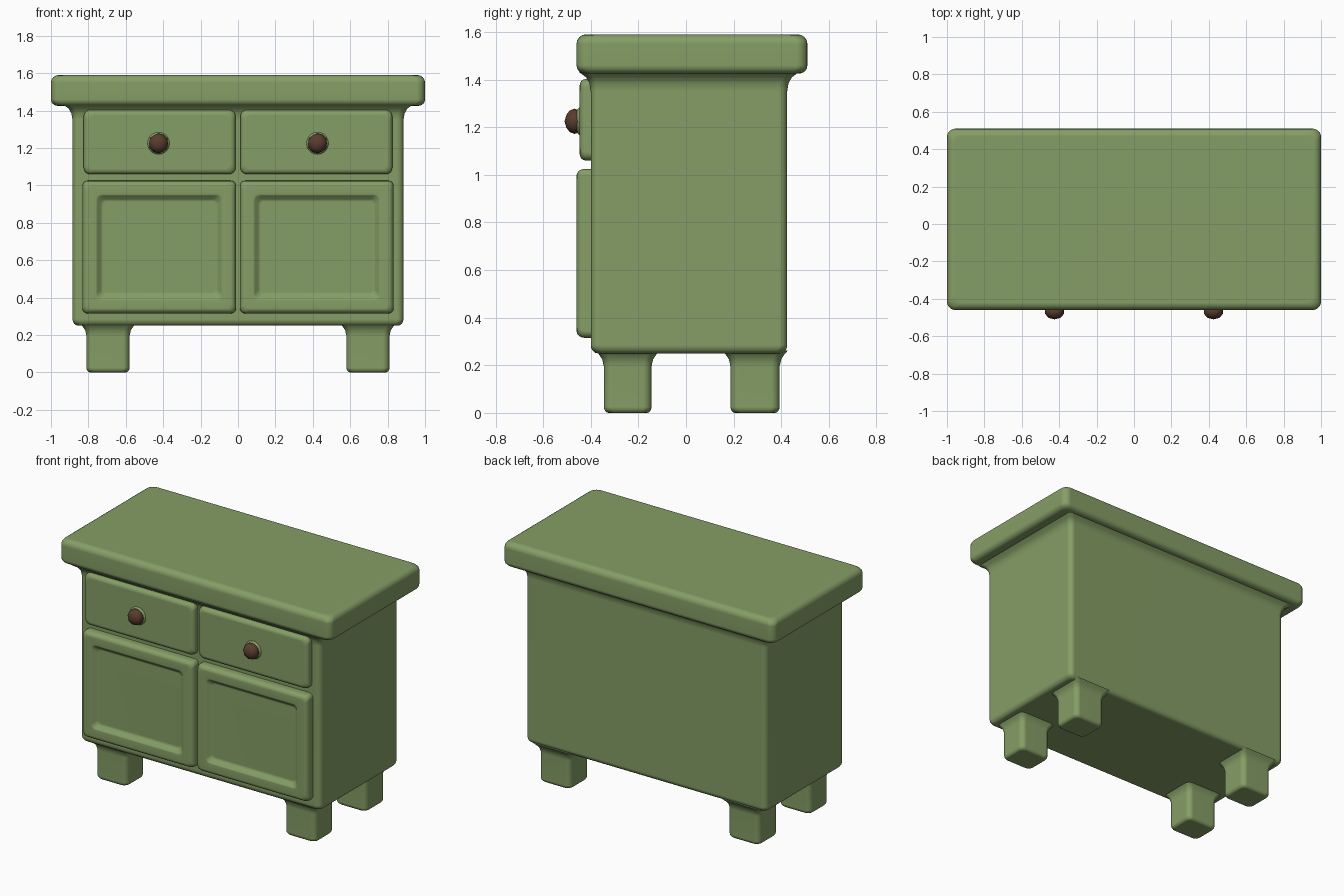
import bpy, bmesh, math

if "Cube" in bpy.data.objects:
    bpy.data.objects.remove(bpy.data.objects["Cube"])


def material(name, rgb):
    m = bpy.data.materials.new(name)
    m.diffuse_color = (*rgb, 1)
    m.use_nodes = True
    m.node_tree.nodes["Principled BSDF"].inputs["Base Color"].default_value = m.diffuse_color
    return m


GREEN = material("sage green", (0.235, 0.342, 0.133))
BROWN = material("dark brown", (0.100, 0.046, 0.027))


def finish(bm, name, mat):
    bmesh.ops.recalc_face_normals(bm, faces=bm.faces)
    me = bpy.data.meshes.new(name)
    bm.to_mesh(me)
    bm.free()
    me.materials.append(mat)
    ob = bpy.data.objects.new(name, me)
    bpy.context.collection.objects.link(ob)
    bpy.ops.object.select_all(action='DESELECT')
    ob.select_set(True)
    bpy.context.view_layer.objects.active = ob
    bpy.ops.object.shade_smooth_by_angle(angle=math.radians(40))
    wn = ob.modifiers.new("even shading", 'WEIGHTED_NORMAL')
    wn.keep_sharp = True
    return ob


def loft(name, rect, rings, axis='z', mat=GREEN, seg=5):
    """Stack of rounded rectangles; rings are (depth, inset, corner radius)."""
    a0, a1, b0, b1 = rect
    bm = bmesh.new()
    loops = []
    for d, i, r in rings:
        loop = []
        corners = [(a1 - i - r, b1 - i - r), (a0 + i + r, b1 - i - r),
                   (a0 + i + r, b0 + i + r), (a1 - i - r, b0 + i + r)]
        for q, (ca, cb) in enumerate(corners):
            for k in range(seg + 1):
                t = (q + k / seg) * math.pi / 2
                a, b = ca + r * math.cos(t), cb + r * math.sin(t)
                loop.append(bm.verts.new((a, b, d) if axis == 'z' else (a, d, b)))
        loops.append(loop)
    n = len(loops[0])
    for lo, hi in zip(loops, loops[1:]):
        for k in range(n):
            j = (k + 1) % n
            bm.faces.new((lo[k], lo[j], hi[j], hi[k]))
    bm.faces.new(loops[0])
    bm.faces.new(loops[-1])
    return finish(bm, name, mat)


def rounded(d_edge, d_inner, size, r, steps=4):
    """Quarter-round rings running from the side (d_inner) to the face (d_edge)."""
    out = []
    for k in range(steps + 1):
        t = k / steps * math.pi / 2
        out.append((d_inner + (d_edge - d_inner) * math.sin(t), size * (1 - math.cos(t)), r))
    return out


# Table top with rounded edges
loft("table_top", (-1, 1, -0.46, 0.51),
     rounded(1.425, 1.46, 0.035, 0.045)[::-1] + rounded(1.59, 1.55, 0.04, 0.045))

# Cabinet body with a cove flaring out below the top
loft("cabinet_body", (-0.885, 0.885, -0.40, 0.425),
     rounded(0.25, 0.285, 0.03, 0.035)[::-1]
     + [(1.35, 0, 0.035), (1.385, -0.006, 0.035), (1.41, -0.02, 0.035), (1.432, -0.05, 0.035)])

for side, s in (("left", -1), ("right", 1)):
    def span(lo, hi):
        return (lo, hi) if s > 0 else (-hi, -lo)

    # Legs, rounded at the foot and flared where they meet the body
    for place, y0, y1 in (("front", -0.345, -0.145), ("back", 0.187, 0.393)):
        loft(f"{place}_{side}_leg", (*span(0.58, 0.81), y0, y1),
             rounded(0, 0.025, 0.02, 0.035)[::-1]
             + [(0.195, 0, 0.035), (0.225, -0.007, 0.035), (0.245, -0.02, 0.035), (0.262, -0.035, 0.035)])

    # Door with a raised frame and a sunken panel
    loft(f"{side}_door", (*span(0.01, 0.832), 0.315, 1.025),
         [(-0.38, 0, 0.03)] + rounded(-0.46, -0.425, 0.028, 0.03)
         + [(-0.46, 0.072, 0.03), (-0.456, 0.08, 0.03), (-0.437, 0.098, 0.025),
            (-0.43, 0.112, 0.02)], axis='y')

    # Drawer front
    loft(f"{side}_drawer", (*span(0.013, 0.825), 1.06, 1.403),
         [(-0.38, 0, 0.035)] + rounded(-0.447, -0.42, 0.028, 0.035), axis='y')

    # Flared mount behind the knob
    loft(f"{side}_knob_mount", (s * 0.425 - 0.065, s * 0.425 + 0.065, 1.16, 1.29),
         [(-0.44, 0, 0.065), (-0.452, 0.01, 0.055), (-0.465, 0.025, 0.04)], axis='y')

    # Faceted round knob
    bm = bmesh.new()
    bmesh.ops.create_icosphere(bm, subdivisions=2, radius=1)
    for v in bm.verts:
        v.co = (s * 0.425 + v.co.x * 0.053, -0.468 + v.co.y * 0.042, 1.225 + v.co.z * 0.053)
    finish(bm, f"{side}_knob", BROWN)
